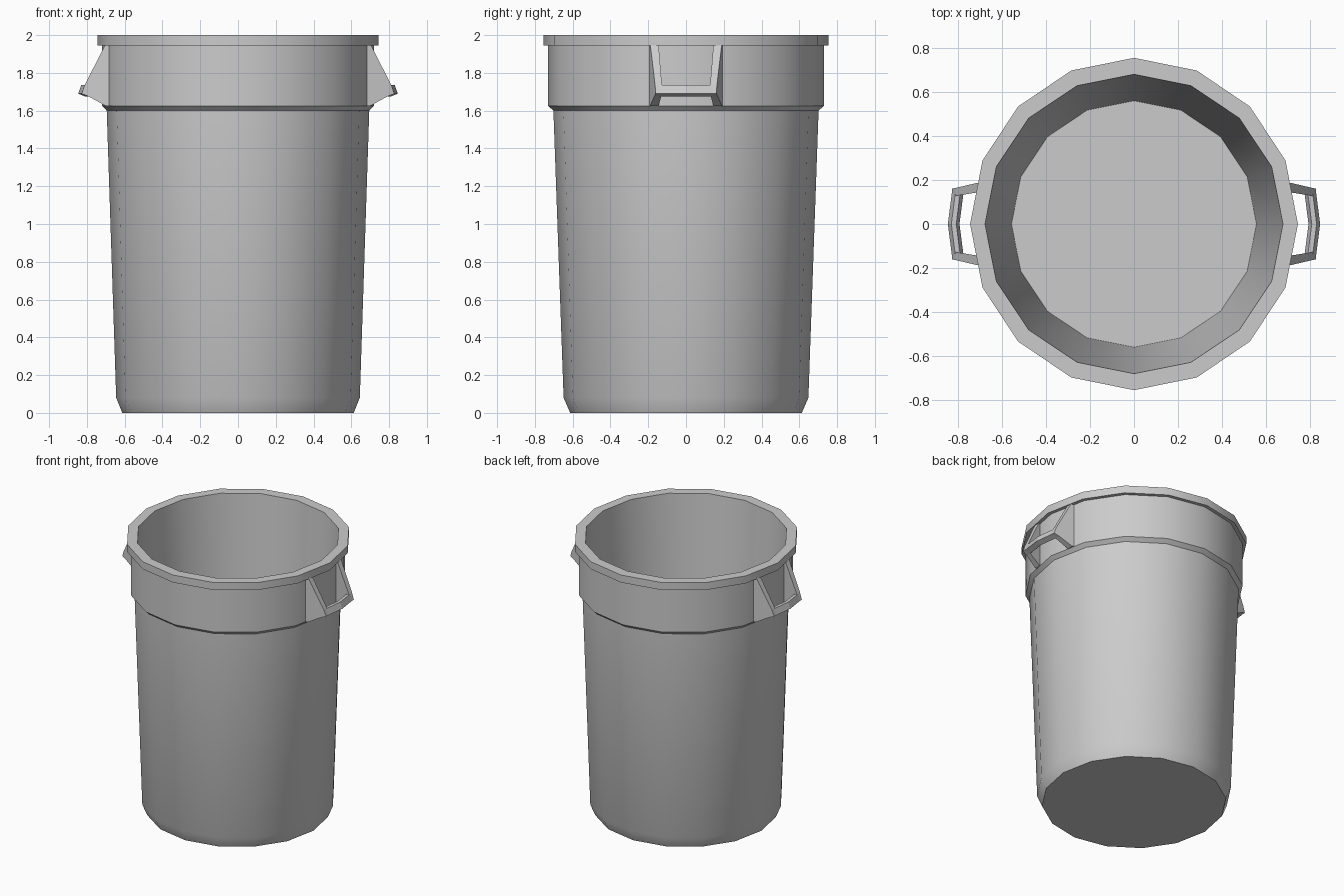
import bpy
import bmesh
from math import cos, sin, pi

if "Cube" in bpy.data.objects:
    bpy.data.objects.remove(bpy.data.objects["Cube"])

SIDES = 16


def loft(bm, rings):
    """Skin a list of equal-length point rings and cap both ends."""
    vs = [[bm.verts.new(p) for p in r] for r in rings]
    n = len(vs[0])
    for a, b in zip(vs, vs[1:]):
        for i in range(n):
            j = (i + 1) % n
            bm.faces.new((a[i], a[j], b[j], b[i]))
    bm.faces.new(vs[0])
    bm.faces.new(vs[-1])


def finish(name, bm, smooth=False):
    bmesh.ops.recalc_face_normals(bm, faces=bm.faces)
    mesh = bpy.data.meshes.new(name)
    bm.to_mesh(mesh)
    bm.free()
    ob = bpy.data.objects.new(name, mesh)
    bpy.context.collection.objects.link(ob)
    if smooth:
        bpy.ops.object.select_all(action='DESELECT')
        ob.select_set(True)
        bpy.context.view_layer.objects.active = ob
        bpy.ops.object.shade_smooth_by_angle(angle=pi / 6)
    return ob


# Bin shell: (x radius, y radius, z) from the base up, over the rim, down to the floor
profile = [
    (0.613, 0.613, 0.0), (0.645, 0.648, 0.08), (0.695, 0.702, 1.60),
    (0.72, 0.73, 1.625), (0.72, 0.73, 1.945), (0.745, 0.755, 1.945),
    (0.745, 0.755, 2.0), (0.677, 0.68, 2.0), (0.557, 0.56, 0.05),
]
bm = bmesh.new()
loft(bm, [[(rx * cos(2 * pi * i / SIDES), ry * sin(2 * pi * i / SIDES), z)
           for i in range(SIDES)] for rx, ry, z in profile])
finish("bin_body", bm, smooth=True)

# Carry handles: two tapered side plates joined by a slightly bowed grip bar
for name, s in (("right_handle", 1), ("left_handle", -1)):
    bm = bmesh.new()
    plate = [(0.67, 1.945), (0.705, 1.945), (0.812, 1.735),
             (0.828, 1.69), (0.79, 1.675), (0.70, 1.625), (0.67, 1.625)]

    def plate_ring(side, root_y, tip_y):
        return [(s * x, side * (root_y + (tip_y - root_y) * (x - 0.69) / 0.138), z)
                for x, z in plate]

    for side in (1, -1):
        loft(bm, [plate_ring(side, 0.192, 0.16), plate_ring(side, 0.147, 0.125)])

    bar = [(0.79, 1.735), (0.812, 1.735), (0.828, 1.69), (0.79, 1.675), (0.775, 1.69)]
    loft(bm, [[(s * (x + bow), y, z) for x, z in bar]
              for y, bow in ((-0.14, 0.0), (0.0, 0.018), (0.14, 0.0))])
    finish(name, bm)
